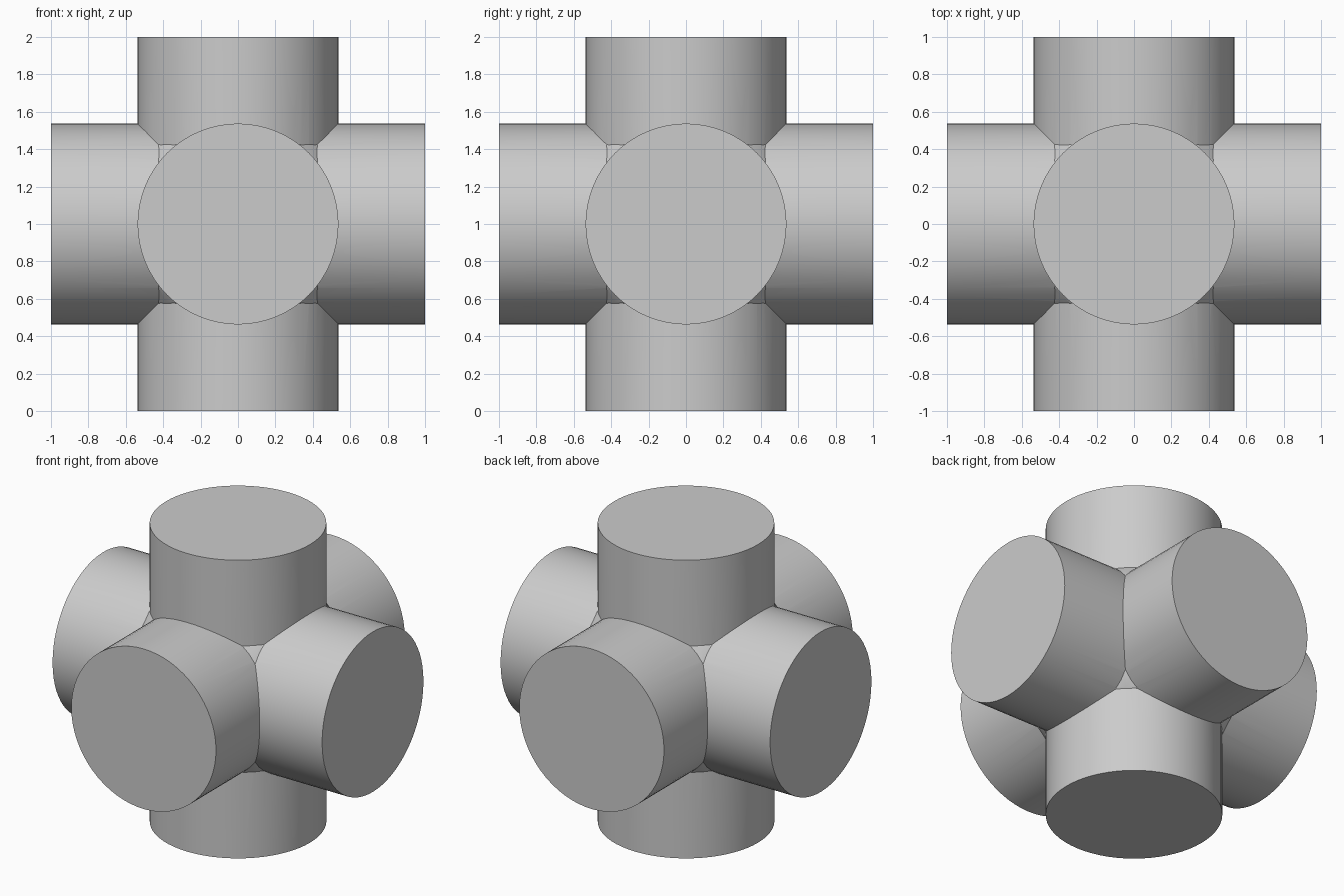
import bpy
import math

RADIUS = 0.537
HUB_RADIUS = 0.685
CENTRE = (0, 0, 1)

cube = bpy.data.objects.get("Cube")
if cube:
    bpy.data.objects.remove(cube, do_unlink=True)

grey = bpy.data.materials.new("plain_grey")
grey.use_nodes = True
colour = (0.6, 0.6, 0.6, 1)
grey.diffuse_color = colour
grey.node_tree.nodes["Principled BSDF"].inputs["Base Color"].default_value = colour


def pipe(name, rotation):
    """Solid cylinder through the centre, spanning the full width."""
    bpy.ops.mesh.primitive_cylinder_add(
        vertices=64, radius=RADIUS, depth=2, location=CENTRE, rotation=rotation)
    obj = bpy.context.object
    obj.name = name
    obj.data.materials.append(grey)
    return obj


# Three crossing arms
quarter = math.pi / 2
cross = pipe("six_way_cross", (0, 0, 0))
parts = [pipe("side_arms", (0, quarter, 0)), pipe("front_back_arms", (quarter, 0, 0))]

# Round hub that fills the eight inner corners
bpy.ops.mesh.primitive_uv_sphere_add(
    segments=48, ring_count=24, radius=HUB_RADIUS, location=CENTRE)
hub = bpy.context.object
hub.name = "corner_hub"
hub.data.materials.append(grey)
parts.append(hub)

# Join everything into one solid
bpy.ops.object.select_all(action="DESELECT")
cross.select_set(True)
bpy.context.view_layer.objects.active = cross
for part in parts:
    union = cross.modifiers.new("union_" + part.name, "BOOLEAN")
    union.operation = "UNION"
    union.solver = "EXACT"
    union.object = part
    bpy.ops.object.modifier_apply(modifier=union.name)
for part in parts:
    bpy.data.objects.remove(part, do_unlink=True)

# Smooth barrels with crisp seams and rims
bpy.ops.object.shade_smooth_by_angle(angle=math.radians(30))
